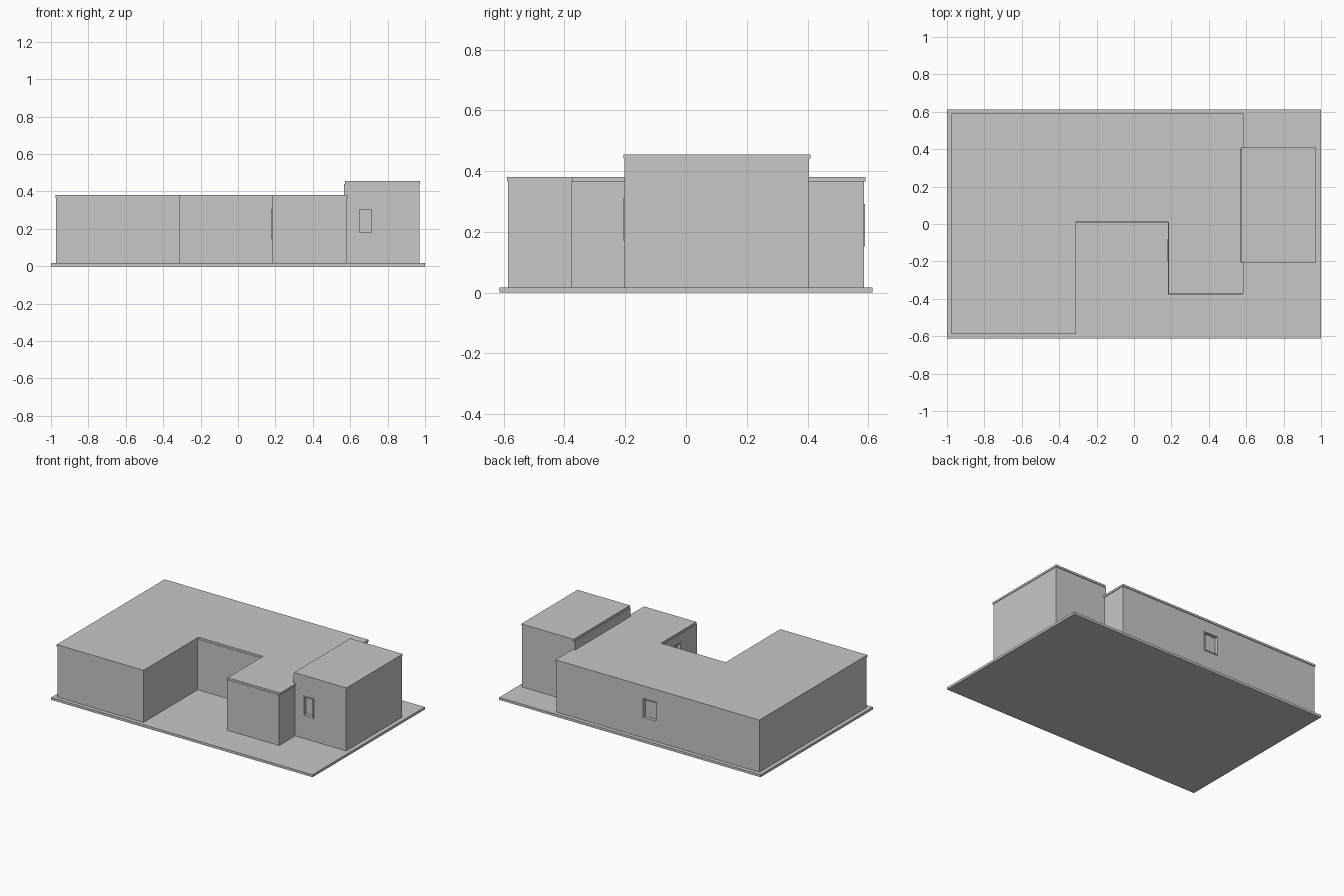
import bpy, bmesh
from mathutils import Vector

if "Cube" in bpy.data.objects:
    bpy.data.objects.remove(bpy.data.objects["Cube"])

grey = bpy.data.materials.new("plain grey")
grey.diffuse_color = (0.58, 0.58, 0.58, 1)
grey.use_nodes = True
grey.node_tree.nodes["Principled BSDF"].inputs["Base Color"].default_value = grey.diffuse_color


def prism(name, outline, z0, z1):
    """Extrude a counter-clockwise outline from z0 to z1."""
    bm = bmesh.new()
    base = bm.faces.new([bm.verts.new((x, y, z0)) for x, y in outline])
    ext = bmesh.ops.extrude_face_region(bm, geom=[base])
    top = [v for v in ext["geom"] if isinstance(v, bmesh.types.BMVert)]
    bmesh.ops.translate(bm, verts=top, vec=(0, 0, z1 - z0))
    bmesh.ops.recalc_face_normals(bm, faces=bm.faces)
    mesh = bpy.data.meshes.new(name)
    bm.to_mesh(mesh)
    bm.free()
    mesh.materials.append(grey)
    obj = bpy.data.objects.new(name, mesh)
    bpy.context.collection.objects.link(obj)
    return obj


def box(name, x0, x1, y0, y1, z0, z1):
    return prism(name, [(x0, y0), (x1, y0), (x1, y1), (x0, y1)], z0, z1)


def house_outline(left, right, front, back, court_l, court_r, court_y, wing_y):
    return [(left, front), (court_l, front), (court_l, court_y), (court_r, court_y),
            (court_r, wing_y), (right, wing_y), (right, back), (left, back)]


# Ground slab
box("ground_slab", -1, 1, -0.613, 0.613, 0, 0.017)

# Low house: walls around the courtyard, with a thin roof
house = prism("house_walls", house_outline(-0.972, 0.580, -0.586, 0.586,
                                           -0.313, 0.181, 0.007, -0.378), 0.017, 0.366)
prism("house_roof", house_outline(-0.975, 0.585, -0.589, 0.591,
                                  -0.310, 0.184, 0.010, -0.375), 0.366, 0.38)

# Tall block with an upstand beside the low roof and its own thin roof
tall = box("tall_walls", 0.580, 0.970, -0.203, 0.404, 0.017, 0.441)
box("tall_upstand", 0.567, 0.590, -0.203, 0.404, 0.36, 0.441)
box("tall_roof", 0.573, 0.974, -0.206, 0.409, 0.441, 0.455)


def window(name, wall, axis, sign, plane, a0, a1, z0, z1):
    """Recess a window in a wall facing sign along axis, then frame it."""
    def part(label, a, b, lo, hi, inner, outer):
        d = sorted((plane - sign * inner, plane + sign * outer))
        xy = (*d, a, b) if axis == "x" else (a, b, *d)
        return box(name + label, *xy, lo, hi)

    cutter = part("_cutter", a0, a1, z0, z1, 0.02, 0.02)
    mod = wall.modifiers.new(name, "BOOLEAN")
    mod.object, mod.operation, mod.solver = cutter, "DIFFERENCE", "EXACT"
    cutter.hide_render = True
    cutter.hide_viewport = True
    t = 0.008
    part("_frame_left", a0, a0 + t, z0, z1, 0.02, 0.003)
    part("_frame_right", a1 - t, a1, z0, z1, 0.02, 0.003)
    part("_frame_bottom", a0 + t, a1 - t, z0, z0 + t, 0.02, 0.003)
    part("_frame_top", a0 + t, a1 - t, z1 - t, z1, 0.02, 0.003)


# Windows: tall block front, wing side, house back
window("front_window", tall, "y", -1, -0.203, 0.642, 0.722, 0.172, 0.312)
window("wing_window", house, "x", -1, 0.181, -0.20, -0.08, 0.142, 0.308)
window("back_window", house, "y", 1, 0.586, -0.19, -0.077, 0.152, 0.292)
